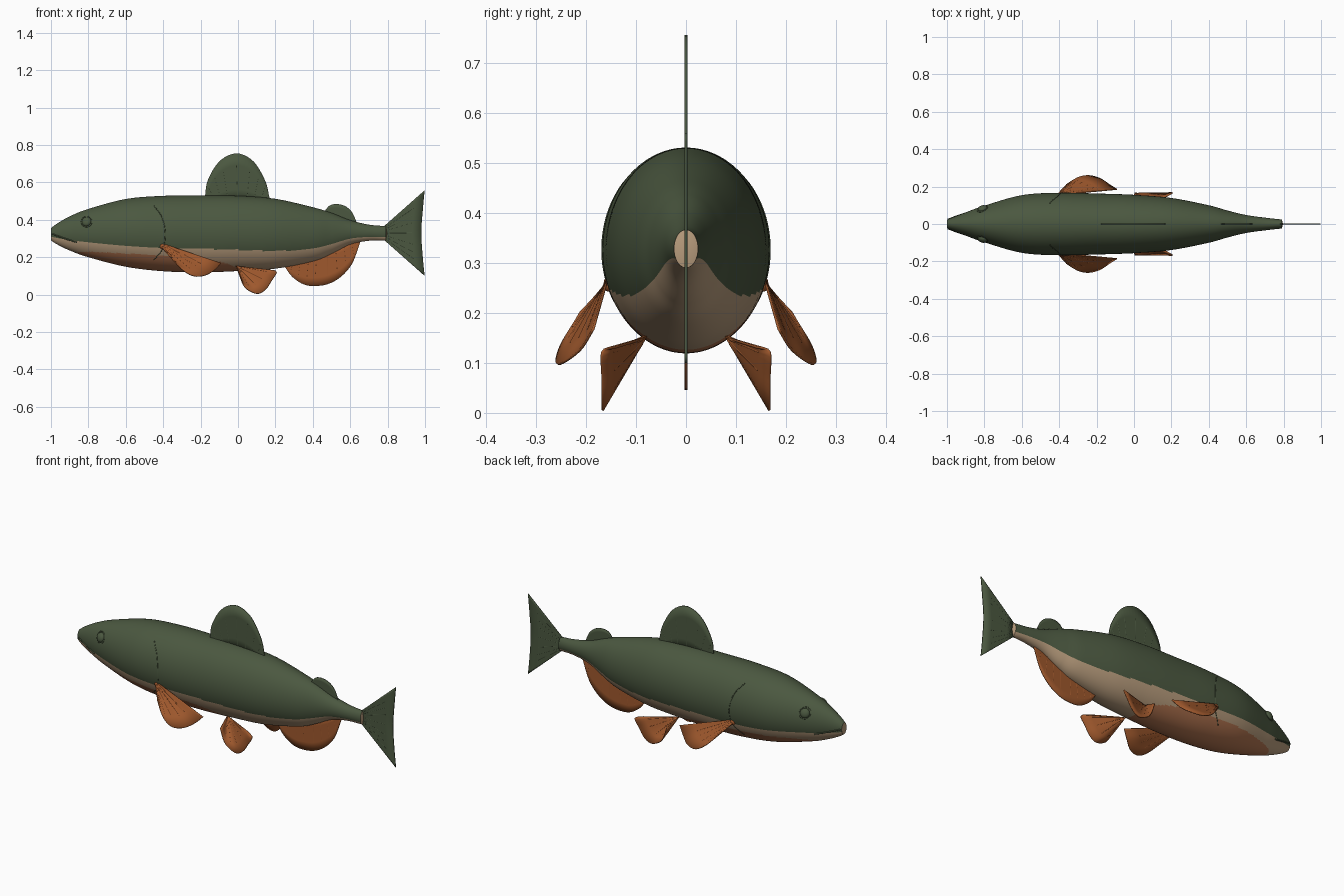
import bpy, bmesh, math
from mathutils import Vector

cube = bpy.data.objects.get("Cube")
if cube:
    bpy.data.objects.remove(cube)


def material(name, rgb):
    m = bpy.data.materials.new(name)
    m.use_nodes = True
    m.diffuse_color = (*rgb, 1)
    m.node_tree.nodes["Principled BSDF"].inputs["Base Color"].default_value = (*rgb, 1)
    return m


GREEN = material("olive green", (0.07, 0.097, 0.051))
TAN = material("pale tan", (0.48, 0.335, 0.205))
RUST = material("rust belly", (0.42, 0.165, 0.075))
ORANGE = material("fin orange", (0.345, 0.098, 0.026))


def spline(points, t):
    """Catmull-Rom point at t in 0..1 along the control points."""
    pts = [Vector(p) for p in points]
    n = len(pts) - 1
    i = min(int(t * n), n - 1)
    u = t * n - i
    b, c = pts[i], pts[i + 1]
    a = pts[i - 1] if i else 2 * b - c
    d = pts[i + 2] if i + 2 <= n else 2 * c - b
    return 0.5 * (2 * b + (c - a) * u + (2 * a - 5 * b + 4 * c - d) * u * u
                  + (3 * b - a - 3 * c + d) * u ** 3)


def add_object(name, bm, mats):
    bmesh.ops.recalc_face_normals(bm, faces=bm.faces)
    mesh = bpy.data.meshes.new(name)
    bm.to_mesh(mesh)
    bm.free()
    obj = bpy.data.objects.new(name, mesh)
    bpy.context.collection.objects.link(obj)
    for m in mats:
        mesh.materials.append(m)
    bpy.ops.object.select_all(action="DESELECT")
    obj.select_set(True)
    bpy.context.view_layer.objects.active = obj
    bpy.ops.object.shade_smooth_by_angle(angle=math.radians(45))
    return obj


def add_tube(name, paths, radius, mat):
    curve = bpy.data.curves.new(name, "CURVE")
    curve.dimensions = "3D"
    curve.bevel_depth = radius
    curve.bevel_resolution = 1
    curve.use_fill_caps = True
    for path in paths:
        s = curve.splines.new("POLY")
        s.points.add(len(path) - 1)
        for p, co in zip(s.points, path):
            p.co = (*co, 1)
    curve.materials.append(mat)
    obj = bpy.data.objects.new(name, curve)
    bpy.context.collection.objects.link(obj)


# Body: elliptical sections given as x, top, bottom, half width
STATIONS = [(-1, .355, .29, .022), (-.97, .378, .27, .035), (-.9, .418, .236, .062),
            (-.8, .458, .2, .098), (-.6, .511, .149, .154), (-.4, .528, .125, .167),
            (-.2, .53, .119, .163), (0, .528, .126, .156), (.2, .512, .139, .139),
            (.4, .467, .178, .1), (.5, .437, .218, .072), (.6, .398, .268, .048),
            (.7, .374, .288, .034), (.79, .366, .29, .024)]
RINGS, SIDES = 280, 160
sections = [spline(STATIONS, i / RINGS) for i in range(RINGS + 1)]


def body_colour(x, z):
    _, top, bottom, _ = min(sections, key=lambda s: abs(s[0] - x))
    height = (z - bottom) / (top - bottom)
    u = (x + .43) / .43
    if abs(u) < 1 and height < .21 * math.sqrt(1 - u * u):
        return 2
    # The green edge sinks a little towards the tail
    sink = max(0, min(1, (x + .2) / .55))
    return 1 if height < .31 - .075 * sink else 0


bm = bmesh.new()
rings = []
for x, top, bottom, w in sections:
    rings.append([bm.verts.new((x, w * math.sin(a), (top + bottom) / 2 + (top - bottom) / 2 * math.cos(a)))
                  for a in (math.tau * k / SIDES for k in range(SIDES))])
for r, q in zip(rings, rings[1:]):
    for k in range(SIDES):
        f = bm.faces.new((r[k], r[k - 1], q[k - 1], q[k]))
        c = f.calc_center_median()
        f.material_index = body_colour(c.x, c.z)
# Rounded end caps
for ring, x in ((rings[0], -1.0), (rings[-1], .797)):
    mid = sum((v.co for v in ring), Vector()) / SIDES
    tip = bm.verts.new((x, 0, mid.z))
    for k in range(SIDES):
        bm.faces.new((ring[k], ring[k - 1], tip)).material_index = 1
add_object("body", bm, [GREEN, TAN, RUST])


def on_skin(x, z, side):
    _, top, bottom, w = min(sections, key=lambda s: abs(s[0] - x))
    h = (z - (top + bottom) / 2) / ((top - bottom) / 2)
    return Vector((x, side * w * math.sqrt(max(0, 1 - h * h)), z))


def add_fin(name, base, rim, mat, rays=0, steps=28):
    """Skin between a straight base and a curved rim, with thin rays."""
    b = [Vector(base[0]).lerp(Vector(base[1]), i / steps) for i in range(steps + 1)]
    r = [spline(rim, i / steps) for i in range(steps + 1)]
    bm = bmesh.new()
    rows = [[bm.verts.new(p.lerp(q, t)) for t in (0, .25, .5, .75, 1)] for p, q in zip(b, r)]
    for m, n in zip(rows, rows[1:]):
        for k in range(4):
            bm.faces.new((m[k], m[k + 1], n[k + 1], n[k]))
    fin = add_object(name, bm, [mat])
    mod = fin.modifiers.new("thickness", "SOLIDIFY")
    mod.thickness = .005
    mod.offset = 0
    if rays:
        ids = [round(j * steps / (rays + 1)) for j in range(1, rays + 1)]
        add_tube(name + "_rays", [[b[i].lerp(r[i], .1), b[i].lerp(r[i], .75)] for i in ids],
                 .0034, mat)


def upright(points):
    return [(x, 0, z) for x, z in points]


# Fins on the centre line
add_fin("dorsal_fin", upright([(-.175, .5), (.17, .5)]),
        upright([(-.177, .52), (-.162, .61), (-.1, .712), (-.01, .755), (.08, .715),
                 (.145, .61), (.168, .52)]), GREEN, 7)
add_fin("adipose_fin", upright([(.46, .43), (.635, .37)]),
        upright([(.462, .445), (.49, .476), (.53, .484), (.575, .472), (.61, .44),
                 (.635, .385)]), GREEN)
add_fin("anal_fin", upright([(.25, .17), (.65, .3)]),
        upright([(.25, .15), (.29, .095), (.35, .055), (.41, .046), (.48, .056),
                 (.55, .095), (.61, .165), (.652, .275)]), ORANGE, 8)
add_fin("tail_fin", upright([(.78, .365), (.78, .293)]),
        upright([(.998, .558), (.988, .45), (.98, .33), (.988, .2), (.998, .1)]), GREEN, 7)

# Paired parts
for side, label in ((-1, "near"), (1, "far")):
    def paired(points):
        return [(x, side * y, z) for x, y, z in points]

    add_fin(label + "_pectoral_fin", paired([(-.41, .16, .255), (-.41, .155, .275)]),
            paired([(-.36, .213, .2), (-.3, .25, .135), (-.24, .259, .1), (-.18, .243, .102),
                    (-.13, .21, .128), (-.09, .185, .168)]), ORANGE, 5)
    add_fin(label + "_pelvic_fin", paired([(-.012, .08, .155), (0, .08, .15)]),
            paired([(.005, .167, .12), (.03, .167, .05), (.065, .167, .018), (.11, .167, .005),
                    (.15, .167, .03), (.18, .167, .075), (.207, .167, .122),
                    (.168, .141, .131)]), ORANGE, 5)

    # Fin root pad
    bm = bmesh.new()
    bmesh.ops.create_uvsphere(bm, u_segments=16, v_segments=10, radius=.016)
    for v in bm.verts:
        v.co.y *= .6
        v.co += Vector((-.402, side * .155, .258))
    add_object(label + "_pectoral_root", bm, [ORANGE])

    # Eye, a flattened ball turned along the cheek
    bm = bmesh.new()
    bmesh.ops.create_uvsphere(bm, u_segments=24, v_segments=16, radius=.026)
    for v in bm.verts:
        v.co.y *= .6
    eye = add_object(label + "_eye", bm, [GREEN])
    eye.location = on_skin(-.81, .39, side)
    eye.rotation_euler = (side * .35, 0, side * .3)

    # Eye rim, gill edge and mouth crease
    rim = [on_skin(-.81 + .029 * math.cos(a), .39 + .029 * math.sin(a), side)
           for a in (math.tau * k / 24 for k in range(25))]
    add_tube(label + "_eye_rim", [rim], .002, GREEN)
    gill = [(-.45, .475, 0), (-.41, .42, 0), (-.39, .34, 0), (-.4, .25, 0), (-.45, .185, 0)]
    pts = [spline(gill, k / 24) for k in range(25)]
    add_tube(label + "_gill_edge", [[on_skin(p.x, p.y, side) for p in pts]], .0022, GREEN)
    mouth = [(-.995, .325), (-.96, .312), (-.91, .294), (-.86, .279)]
    add_tube(label + "_mouth_crease", [[on_skin(x, z, side) for x, z in mouth]], .004, GREEN)
